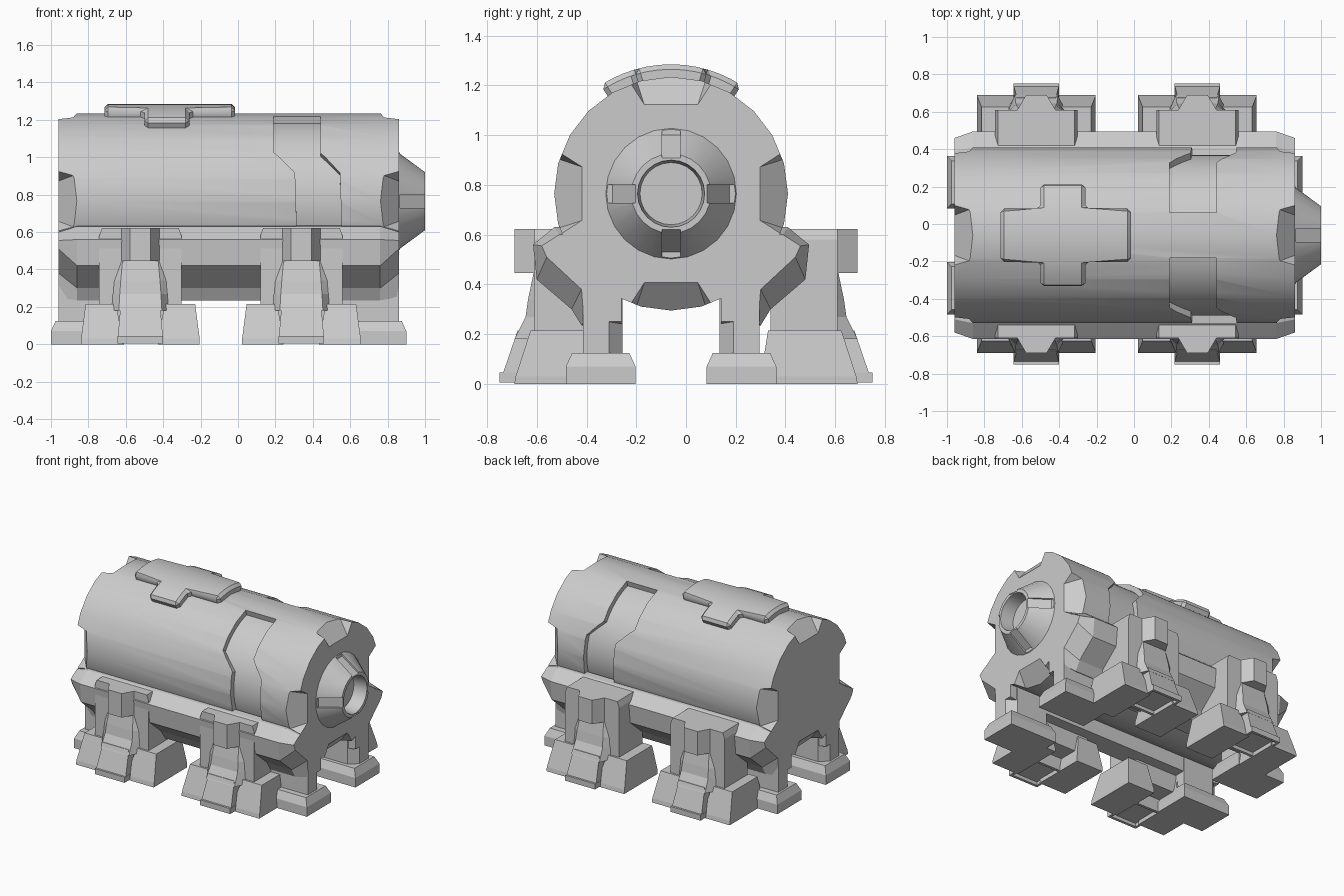
import bpy, bmesh
from math import sin, cos, pi, radians

if "Cube" in bpy.data.objects:
    bpy.data.objects.remove(bpy.data.objects["Cube"])

CY, CZ, R = -0.06, 0.765, 0.47      # barrel axis and radius
X0, X1 = -0.96, 0.86                # barrel ends


def finish(name, bm, smooth=False):
    bmesh.ops.remove_doubles(bm, verts=bm.verts, dist=1e-5)
    bmesh.ops.recalc_face_normals(bm, faces=bm.faces)
    me = bpy.data.meshes.new(name)
    bm.to_mesh(me)
    bm.free()
    ob = bpy.data.objects.new(name, me)
    bpy.context.collection.objects.link(ob)
    if smooth:
        smooth_shade(ob)
    return ob


def smooth_shade(ob):
    bpy.ops.object.select_all(action='DESELECT')
    ob.select_set(True)
    bpy.context.view_layer.objects.active = ob
    bpy.ops.object.shade_smooth_by_angle(angle=radians(30))


def loft(name, rings, smooth=False):
    """Skin a list of equal-length point rings and cap both ends."""
    bm = bmesh.new()
    vs = [[bm.verts.new(p) for p in ring] for ring in rings]
    n = len(vs[0])
    for a, b in zip(vs, vs[1:]):
        for i in range(n):
            bm.faces.new((a[i], a[(i + 1) % n], b[(i + 1) % n], b[i]))
    bm.faces.new(vs[0])
    bm.faces.new(vs[-1])
    return finish(name, bm, smooth)


def hull(name, pts):
    bm = bmesh.new()
    for p in pts:
        bm.verts.new(p)
    bmesh.ops.convex_hull(bm, input=bm.verts)
    bmesh.ops.dissolve_limit(bm, angle_limit=0.01, verts=bm.verts, edges=bm.edges)
    return finish(name, bm)


def revolve(name, profile, sides):
    """Turn (x, radius) points around the barrel axis."""
    rings = [[(x, CY + r * sin(2 * pi * i / sides), CZ + r * cos(2 * pi * i / sides))
              for i in range(sides)] for x, r in profile]
    return loft(name, rings)


def shell(name, rows, ra, rb, side=1, step=5):
    """Curved plate on the barrel; rows are (degrees from top, x min, x max)."""
    rings = []
    for (ta, a0, a1), (tb, b0, b1) in zip(rows, rows[1:]):
        n = max(1, round(abs(tb - ta) / step))
        for i in range(n + 1):
            f = i / n
            t = radians(ta + (tb - ta) * f)
            xa, xb = a0 + (b0 - a0) * f, a1 + (b1 - a1) * f
            rings.append([(x, CY + side * r * sin(t), CZ + r * cos(t))
                          for x, r in ((xa, ra), (xb, ra), (xb, rb), (xa, rb))])
    return loft(name, rings)


def radial(k, x, r, w):
    """Point at radius r, sideways offset w, in quarter-turn k around the axis."""
    a = k * pi / 2
    return (x, CY + r * sin(a) + w * cos(a), CZ + r * cos(a) - w * sin(a))


def cut(ob, cutters):
    for c in cutters:
        c.hide_render = True
        m = ob.modifiers.new("cut", 'BOOLEAN')
        m.operation, m.solver, m.object = 'DIFFERENCE', 'EXACT', c
    bake(ob)
    for c in cutters:
        bpy.data.objects.remove(c)
    smooth_shade(ob)


def bake(ob):
    dg = bpy.context.evaluated_depsgraph_get()
    me = bpy.data.meshes.new_from_object(ob.evaluated_get(dg))
    ob.modifiers.clear()
    ob.data = me


# barrel with wedge notches at both rims and a stepped groove on each side
barrel = revolve("barrel", [(X0, R), (X1, R)], 24)
cutters = []
for end, d in ((X0, -1), (X1, 1)):
    for k in range(4):
        pts = [radial(k, end + d * ox, r, s * w) for s in (-1, 1) for ox, r, w in
               ((0.02, 0.335, 0.1), (-0.1, 0.472, 0.145), (0.02, 0.6, 0.27), (-0.1, 0.6, 0.22))]
        cutters.append(hull("notch_cutter", pts))
for s in (-1, 1):
    cutters.append(shell("groove_cutter", [(15, 0.19, 0.44), (56, 0.19, 0.44),
                                           (71, 0.305, 0.545), (112, 0.315, 0.555)],
                         0.43, 0.55, s))
cut(barrel, cutters)

# hollow nozzle cone with four slots
nozzle = revolve("nozzle", [(0.8, 0.275), (0.85, 0.27), (1.0, 0.16), (1.0, 0.135),
                            (0.9, 0.125)], 24)
cut(nozzle, [hull("slot_cutter", [radial(k, x, r, s * 0.037) for s in (-1, 1) for x, r in
                                  ((0.865, 0.235), (1.02, 0.13), (0.865, 0.4), (1.02, 0.4))])
             for k in range(4)])

# raised cross plate on top
plate = shell("cross_plate", [(-33, -0.5, -0.26), (-16.5, -0.5, -0.26), (-16.5, -0.715, -0.015),
                              (16.5, -0.715, -0.015), (16.5, -0.5, -0.26), (33, -0.5, -0.26)],
              0.44, 0.52, step=6)
bm = bmesh.new()
bm.from_mesh(plate.data)
bmesh.ops.dissolve_degenerate(bm, edges=bm.edges, dist=1e-5)
bm.to_mesh(plate.data)
bm.free()
bev = plate.modifiers.new("bevel", 'BEVEL')
bev.width, bev.segments, bev.angle_limit = 0.02, 1, radians(40)
bake(plate)
smooth_shade(plate)

# side rails cradling the barrel, tapered at the ends
RAIL = [(0.42, 0.635), (0.47, 0.63), (0.555, 0.56), (0.54, 0.42), (0.4, 0.3),
        (0.36, 0.235), (0.2, 0.235), (0.2, 0.4)]
RAIL_END = [(0.42, 0.6), (0.45, 0.6), (0.52, 0.555), (0.5, 0.51), (0.36, 0.38),
            (0.35, 0.25), (0.2, 0.25), (0.2, 0.4)]
for s, side in ((-1, "front"), (1, "back")):
    loft(side + "_rail", [[(x, CY + s * y, z) for y, z in prof] for x, prof in
                          ((X0, RAIL_END), (-0.86, RAIL), (0.76, RAIL), (X1, RAIL_END))])

    # end posts and their feet
    for d, end in ((-1, X0), (1, X1)):
        c = CY + s * 0.283
        xi = end - d * 0.31
        xs = (end, xi)
        loft(side + "_end_post", [[(end, CY + s * 0.355, z), (xi, CY + s * 0.355, z),
                                   (xi, CY + s * 0.195, z), (end - d * 0.06, CY + s * 0.195, z),
                                   (end, CY + s * 0.25, z)] for z in (0.1, 0.37)])
        hull(side + "_end_foot", [(x, c + t * w, z) for t in (-1, 1)
                                  for g, w, z in ((0.04, 0.14, 0), (0.04, 0.14, 0.07),
                                                  (0.015, 0.115, 0.125))
                                  for x in (end + d * g, xi - d * g)])

    # buttress legs
    for cx in (-0.522, 0.339):
        def box_ring(w, ya, yb, z):
            return [(cx - w, s * ya, z), (cx + w, s * ya, z),
                    (cx + w, s * yb, z), (cx - w, s * yb, z)]

        def ridge(wi, wo, yo, z):
            return [(cx - wi, s * 0.58, z), (cx + wi, s * 0.58, z), (cx + wi, s * 0.605, z),
                    (cx + wo, s * yo, z), (cx - wo, s * yo, z), (cx - wi, s * 0.605, z)]

        loft(side + "_leg_body", [box_ring(0.22, 0.34, 0.61, 0.1), box_ring(0.22, 0.34, 0.61, 0.4),
                                  box_ring(0.22, 0.42, 0.61, 0.58),
                                  box_ring(0.205, 0.42, 0.61, 0.622)])
        loft(side + "_leg_cap", [ridge(0.105, 0.055, 0.69, z) for z in (0.445, 0.622)])
        loft(side + "_leg_brace", [ridge(0.155, 0.115, 0.69, 0.18), ridge(0.15, 0.11, 0.645, 0.27),
                                   ridge(0.145, 0.105, 0.635, 0.34),
                                   ridge(0.105, 0.095, 0.612, 0.45)])
        # side pads of the foot, then the toe between them with a hollow sole
        for d in (-1, 1):
            loft(side + "_foot_pad",
                 [[(cx + d * a, s * ya, z), (cx + d * b, s * ya, z),
                   (cx + d * b, s * yb, z), (cx + d * a, s * yb, z)]
                  for a, b, ya, yb, z in ((0.095, 0.317, 0.3, 0.69, 0), (0.095, 0.317, 0.3, 0.685, 0.03),
                                          (0.13, 0.293, 0.33, 0.625, 0.215))])
        loft(side + "_foot_toe", [box_ring(0.105, 0.5, 0.73, 0.03), box_ring(0.105, 0.5, 0.73, 0.005),
                                  box_ring(0.122, 0.48, 0.75, 0.005), box_ring(0.122, 0.48, 0.75, 0.045),
                                  box_ring(0.12, 0.48, 0.735, 0.045),
                                  box_ring(0.105, 0.48, 0.677, 0.215)])
